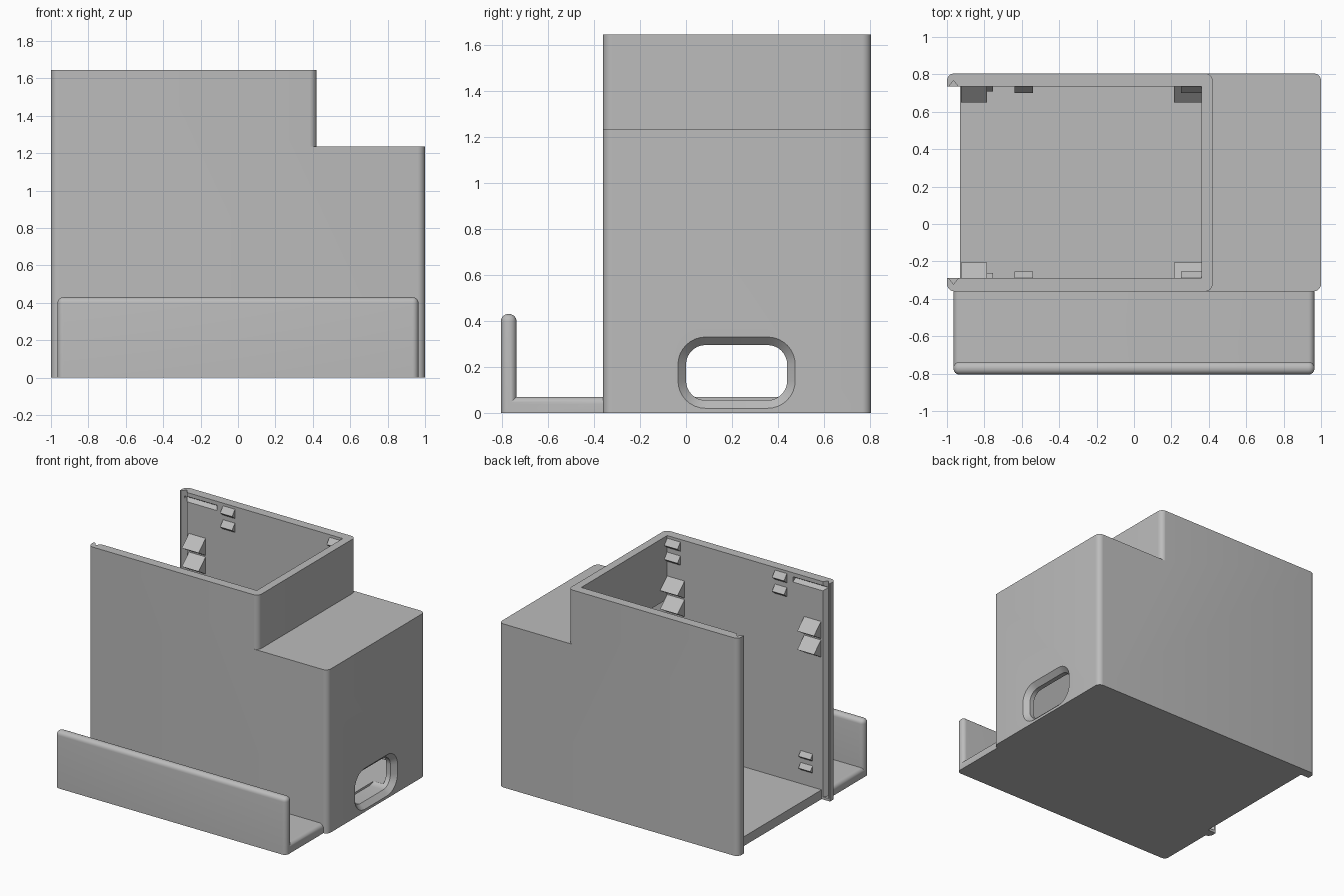
import bpy, bmesh, math

cube = bpy.data.objects.get("Cube")
if cube:
    bpy.data.objects.remove(cube, do_unlink=True)

grey = bpy.data.materials.new("plain grey")
grey.use_nodes = True
grey.diffuse_color = (0.5, 0.5, 0.5, 1)
grey.node_tree.nodes["Principled BSDF"].inputs["Base Color"].default_value = (0.5, 0.5, 0.5, 1)

FRONT, BACK = -0.36, 0.805          # outer faces of the box
IN_FRONT, IN_BACK = -0.29, 0.735    # inner faces of the box
TOP, STEP_X, STEP_Z = 1.645, 0.42, 1.235


def loft(name, rings):
    """Closed solid through matching rings of points."""
    bm = bmesh.new()
    loops = [[bm.verts.new(p) for p in ring] for ring in rings]
    n = len(loops[0])
    for a, b in zip(loops, loops[1:]):
        for i in range(n):
            j = (i + 1) % n
            bm.faces.new((a[i], a[j], b[j], b[i]))
    bm.faces.new(loops[0])
    bm.faces.new(loops[-1])
    bmesh.ops.recalc_face_normals(bm, faces=bm.faces)
    mesh = bpy.data.meshes.new(name)
    bm.to_mesh(mesh)
    bm.free()
    obj = bpy.data.objects.new(name, mesh)
    bpy.context.collection.objects.link(obj)
    mesh.materials.append(grey)
    return obj


def place(p, axis, t):
    return {"x": (t, p[0], p[1]), "y": (p[0], t, p[1]), "z": (p[0], p[1], t)}[axis]


def prism(name, pts, axis, a, b):
    return loft(name, [[place(p, axis, t) for p in pts] for t in (a, b)])


def arc(cx, cy, r, start, end, steps=8):
    angles = [math.radians(start + (end - start) * i / steps) for i in range(steps + 1)]
    return [(cx + r * math.cos(a), cy + r * math.sin(a)) for a in angles]


def rounded_rect(x0, x1, y0, y1, r):
    return (arc(x1 - r, y0 + r, r, -90, 0) + arc(x1 - r, y1 - r, r, 0, 90)
            + arc(x0 + r, y1 - r, r, 90, 180) + arc(x0 + r, y0 + r, r, 180, 270))


def activate(obj):
    bpy.ops.object.select_all(action="DESELECT")
    obj.select_set(True)
    bpy.context.view_layer.objects.active = obj


def cut(obj, cutter):
    mod = obj.modifiers.new("cut", "BOOLEAN")
    mod.operation, mod.solver, mod.object = "DIFFERENCE", "EXACT", cutter
    activate(obj)
    bpy.ops.object.modifier_apply(modifier=mod.name)
    bpy.data.objects.remove(cutter, do_unlink=True)


def smooth(obj):
    activate(obj)
    bpy.ops.object.shade_smooth_by_angle(angle=math.radians(30))


# Box with rounded upright corners
R = 0.04
box = prism("box_shell", rounded_rect(-1, 1, FRONT, BACK, R), "z", 0, TOP)

# Step at the right end, keeping the tower corners rounded
step = ([(STEP_X - R, FRONT - 0.1), (1.2, FRONT - 0.1), (1.2, BACK + 0.1), (STEP_X - R, BACK + 0.1)]
        + arc(STEP_X - R, BACK - R, R + 0.0005, 90, 0)
        + arc(STEP_X - R, FRONT + R, R + 0.0005, 0, -90))
cut(box, prism("step_cutter", step, "z", STEP_Z, 2))

# Cavity, open at the top and at the left-hand end
cavity = [(-1.2, -0.2), (-0.93, -0.2), (-0.93, 0.07), (0.93, 0.07),
          (0.93, 1.165), (0.36, 1.165), (0.36, 1.8), (-1.2, 1.8)]
cut(box, prism("cavity_cutter", cavity, "y", IN_FRONT, IN_BACK))

# Cable opening with a chamfered rim
rings = []
for x, grow in ((0.85, 0), (0.965, 0), (1, 0.035), (1.02, 0.055)):
    outline = rounded_rect(-grow, 0.44 + grow, 0.055 - grow, 0.295 + grow, 0.085 + grow)
    rings.append([(x, y, z) for y, z in outline])
cut(box, loft("opening_cutter", rings))

# Upright and level V grooves for a sliding panel, in both walls
for wall, out in ((IN_FRONT, -1), (IN_BACK, 1)):
    inside, deep = wall - out * 0.02, wall + out * 0.032
    upright = [(-0.99, inside), (-0.99, wall), (-0.965, deep), (-0.94, wall), (-0.94, inside)]
    cut(box, prism("upright_groove_cutter", upright, "z", 0.02, 1.7))
    level = [(inside, 1.575), (wall, 1.575), (deep, 1.595), (wall, 1.615), (inside, 1.615)]
    cut(box, prism("level_groove_cutter", level, "x", -0.975, -0.69))
smooth(box)

# Wedge clips in pairs on the inside of both walls: x range, depth, height, top levels
clips = [("upper_clip", -0.64, -0.54, 0.035, 0.07, (1.625, 1.52)),
         ("upper_clip", 0.25, 0.37, 0.035, 0.07, (1.625, 1.52)),
         ("large_clip", -0.925, -0.785, 0.085, 0.13, (1.34, 1.2)),
         ("large_clip", 0.215, 0.36, 0.085, 0.13, (1.34, 1.2)),
         ("lower_clip", -0.855, -0.755, 0.027, 0.055, (0.32, 0.23)),
         ("lower_clip", 0.25, 0.36, 0.027, 0.055, (0.32, 0.23))]
for name, x0, x1, depth, height, tops in clips:
    for side, wall, inward in (("front", IN_FRONT, 1), ("back", IN_BACK, -1)):
        for z in tops:
            wedge = [(wall - inward * 0.01, z), (wall, z), (wall + inward * depth, z - height * 0.6),
                     (wall, z - height), (wall - inward * 0.01, z - height)]
            prism(side + "_" + name, wedge, "x", x0, x1)

# Front tray: L-shaped profile with rounded free edges
profile = [(-0.805, 0), (FRONT + 0.01, 0), (FRONT + 0.01, 0.07),
           (-0.737, 0.07), (-0.737, 0.43), (-0.805, 0.43)]
tray = prism("front_tray", profile, "x", -0.965, 0.965)
bm = bmesh.new()
bm.from_mesh(tray.data)
free = []
for e in bm.edges:
    mid = (e.verts[0].co + e.verts[1].co) / 2
    inner_corner = abs(mid.x) < 0.1 and abs(mid.z - 0.07) < 0.01
    if mid.z > 0.01 and mid.y < FRONT and not inner_corner:
        free.append(e)
bmesh.ops.bevel(bm, geom=free, offset=0.032, segments=6, profile=0.5, affect="EDGES", clamp_overlap=True)
bm.to_mesh(tray.data)
bm.free()
smooth(tray)
